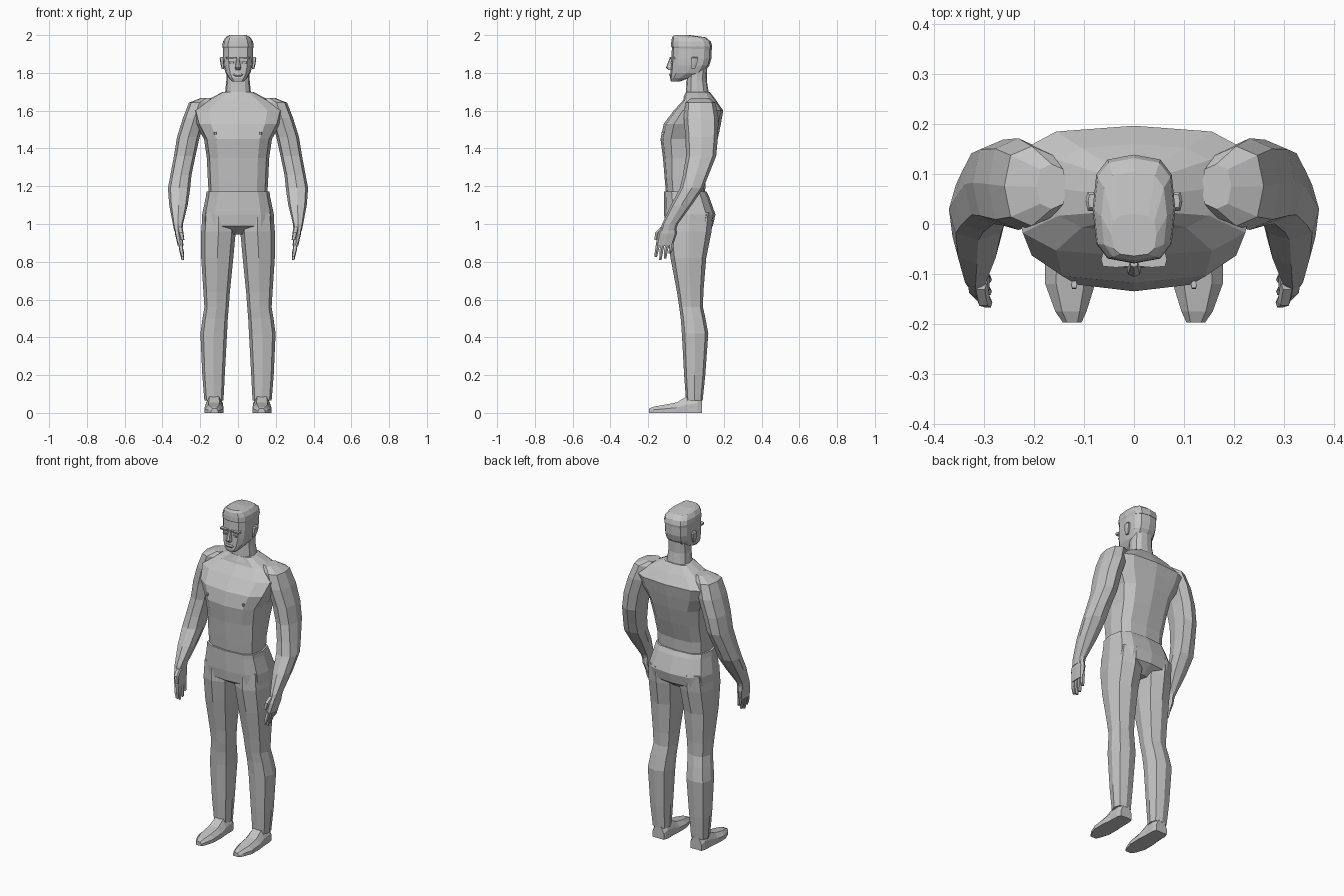
import bpy, bmesh, math

mat = bpy.data.materials.new("plain grey")
mat.diffuse_color = (0.55, 0.55, 0.55, 1)


def skin(name, rings, mirror=False):
    """Join equal-length rings of points into one closed flat-shaded part."""
    bm = bmesh.new()
    loops = [[bm.verts.new(p) for p in r] for r in rings]
    n = len(loops[0])
    for a, b in zip(loops, loops[1:]):
        for i in range(n):
            j = (i + 1) % n
            bm.faces.new((a[i], a[j], b[j], b[i]))
    bm.faces.new(loops[0])
    bm.faces.new(loops[-1])
    bmesh.ops.recalc_face_normals(bm, faces=bm.faces)
    me = bpy.data.meshes.new(name)
    bm.to_mesh(me)
    bm.free()
    me.materials.append(mat)
    ob = bpy.data.objects.new(name, me)
    bpy.context.collection.objects.link(ob)
    if mirror:
        m = ob.modifiers.new("mirror", 'MIRROR')
        m.use_mirror_merge = False
    return ob


def stack(name, sections, sides=12, p=0.65, mirror=False, turn=0.0):
    """Horizontal rounded-box sections: z, x min, x max, y front, y back."""
    rings = []
    for z, x0, x1, y0, y1 in sections:
        ring = []
        for k in range(sides):
            t = 2 * math.pi * k / sides + turn
            c, s = math.cos(t), math.sin(t)
            c = math.copysign(abs(c) ** p, c) if abs(c) > 1e-6 else 0
            s = math.copysign(abs(s) ** p, s) if abs(s) > 1e-6 else 0
            ring.append(((x0 + x1) / 2 + c * (x1 - x0) / 2,
                         (y0 + y1) / 2 + s * (y1 - y0) / 2, z))
        rings.append(ring)
    return skin(name, rings, mirror)


def centred(name, sections, **kw):
    """Sections on the middle line: z, half width, y front, y back."""
    return stack(name, [(z, -w, w, a, b) for z, w, a, b in sections], **kw)


def limb(name, sections, **kw):
    """Mirrored sections: z, centre x, centre y, half x, half y."""
    return stack(name, [(z, x - a, x + a, y - b, y + b) for z, x, y, a, b in sections],
                 mirror=True, **kw)


# Torso, bare chest and sloping shoulders
centred("torso", [
    (1.15, .155, -.105, .10), (1.24, .160, -.113, .105), (1.35, .165, -.122, .14),
    (1.45, .180, -.135, .168), (1.53, .225, -.118, .185), (1.60, .245, -.065, .197),
    (1.655, .165, -.015, .16), (1.70, .080, .00, .125)])
limb("nipple", [(1.475, .12, -.123, .006, .008), (1.487, .12, -.121, .006, .008)], sides=6)

# Trousers: hips with waistband, and legs
centred("hips", [
    (1.172, .160, -.108, .10), (1.172, .167, -.117, .108), (1.145, .170, -.117, .122),
    (1.05, .190, -.116, .156), (.99, .192, -.109, .142), (.945, .06, -.04, .08)])
stack("trouser_leg", [
    (.065, .077, .178, .000, .088), (.20, .070, .189, -.010, .102),
    (.42, .058, .199, -.022, .118), (.50, .054, .188, -.028, .103),
    (.56, .049, .178, -.036, .090), (.64, .043, .183, -.048, .092),
    (.82, .025, .195, -.082, .107), (.96, .012, .195, -.106, .135),
    (1.06, .020, .187, -.105, .145)], sides=8, p=.75, mirror=True)

# Feet, lofted from heel to toe
foot = []
for y, x0, x1, h in [(.085, .088, .162, .07), (.06, .080, .170, .10), (.0, .080, .172, .085),
                     (-.05, .076, .178, .055), (-.12, .078, .178, .042), (-.175, .095, .158, .032),
                     (-.197, .105, .143, .022)]:
    w = (x1 - x0) * .22
    foot.append([(x0, y, 0), (x1, y, 0), (x1, y, h * .5), (x1 - w, y, h),
                 (x0 + w, y, h), (x0, y, h * .5)])
skin("foot", foot, mirror=True)

# Arms
limb("arm", [
    (1.668, .165, .075, .03, .045), (1.642, .205, .076, .055, .080),
    (1.56, .232, .080, .060, .092), (1.46, .263, .083, .060, .086),
    (1.36, .282, .080, .057, .080), (1.26, .302, .052, .056, .068),
    (1.19, .312, .030, .059, .062), (1.10, .315, -.025, .049, .055),
    (1.00, .318, -.085, .027, .042), (.965, .316, -.095, .022, .040)],
     sides=8, p=.75)

# Hands: palm, thumb and four fingers
limb("palm", [(1.00, .318, -.087, .020, .035), (.95, .314, -.098, .020, .050),
              (.885, .304, -.115, .015, .046)], sides=8, p=.6)
limb("thumb", [(.985, .308, -.115, .014, .018), (.955, .302, -.150, .013, .015),
               (.915, .293, -.158, .009, .010)], sides=6)
for i, tip in enumerate((.825, .81, .818, .845)):
    y = -.152 + i * .0245
    limb("finger", [(.90, .305, y + .006, .012, .0115), (.86, .300, y - .003, .011, .011),
                    (tip, .292, y - .008, .007, .007)], sides=6)

# Neck and head
centred("neck", [(1.67, .095, -.015, .140), (1.70, .068, .0, .120),
                 (1.76, .062, .004, .110), (1.83, .060, .010, .112)], p=.8)
centred("head", [
    (1.755, .030, -.080, -.030), (1.772, .048, -.084, .015), (1.80, .066, -.083, .095),
    (1.84, .076, -.080, .124), (1.875, .079, -.078, .134), (1.945, .080, -.074, .134)])
centred("hair", [
    (1.925, .079, -.070, .137), (1.94, .083, -.079, .139), (1.965, .080, -.078, .132),
    (1.988, .066, -.074, .105), (2.0, .045, -.064, .02)])

# Face: nose, brow, eyes, lips and ears
centred("nose", [(1.88, .008, -.086, -.06), (1.828, .015, -.106, -.06),
                 (1.815, .014, -.092, -.06)], sides=8)
limb("brow", [(1.873, .036, -.070, .028, .013), (1.885, .036, -.071, .030, .016)],
     sides=8, p=.4)
limb("eye", [(1.850, .034, -.072, .014, .010), (1.860, .034, -.072, .016, .011)], sides=6)
centred("lips", [(1.782, .020, -.085, -.06), (1.79, .028, -.090, -.06),
                 (1.798, .022, -.086, -.06)], sides=8)
limb("ear", [(1.82, .080, .038, .006, .010), (1.85, .084, .042, .009, .018),
             (1.878, .087, .046, .010, .020), (1.885, .085, .046, .007, .014)],
     sides=6)
